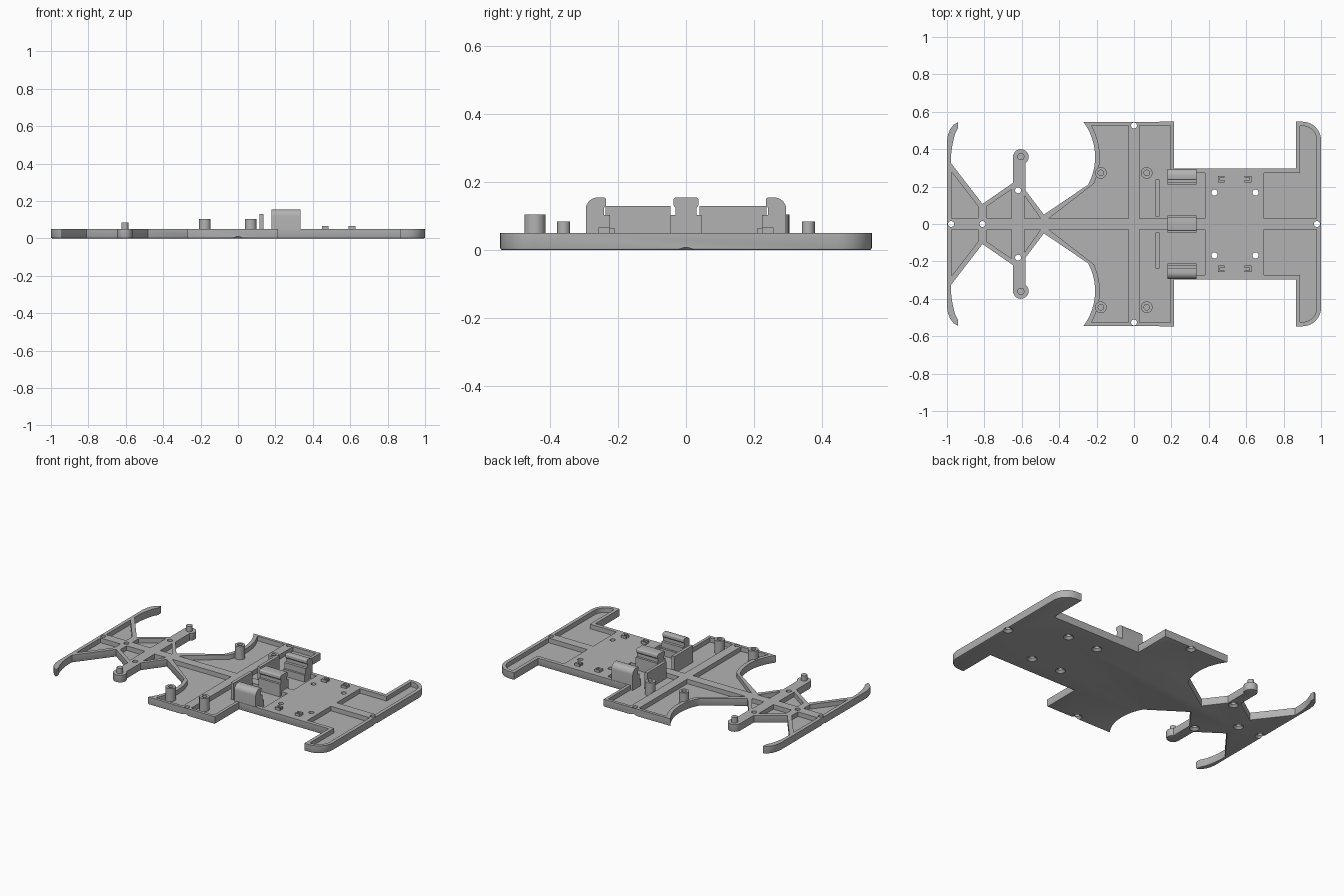
import bpy, bmesh
from math import cos, sin, radians, tau
from mathutils import Matrix, Vector

cube = bpy.data.objects.get("Cube")
if cube:
    bpy.data.objects.remove(cube, do_unlink=True)

TOP, FLOOR = 0.05, 0.02          # plate height and pocket floor
ALONG_X = Matrix(((0, 0, 1, 0), (1, 0, 0, 0), (0, 1, 0, 0), (0, 0, 0, 1)))

grey = bpy.data.materials.new("plain grey")
grey.use_nodes = True
grey.diffuse_color = (0.45, 0.45, 0.45, 1)
grey.node_tree.nodes["Principled BSDF"].inputs["Base Color"].default_value = grey.diffuse_color
parts = []


def arc(cx, cy, r, a0, a1, n=10):
    angles = [radians(a0 + (a1 - a0) * i / n) for i in range(n + 1)]
    return [(cx + r * cos(a), cy + r * sin(a)) for a in angles]


def flip(pts):
    return [(x, -y) for x, y in reversed(pts)]


def prism(bm, pts, z0, z1, matrix=Matrix()):
    verts = [bm.verts.new(matrix @ Vector((x, y, z0))) for x, y in pts]
    face = bm.faces.new(verts)
    new = bmesh.ops.extrude_face_region(bm, geom=[face])["geom"]
    moved = [v for v in new if isinstance(v, bmesh.types.BMVert)]
    bmesh.ops.translate(bm, verts=moved, vec=matrix.to_3x3() @ Vector((0, 0, z1 - z0)))


def lathe(bm, profile, x, y, steps=24):
    verts = [bm.verts.new((x + r, y, z)) for r, z in profile]
    edges = [bm.edges.new(pair) for pair in zip(verts, verts[1:])]
    bmesh.ops.spin(bm, geom=verts + edges, cent=(x, y, 0), axis=(0, 0, 1),
                   angle=tau, steps=steps)
    bmesh.ops.remove_doubles(bm, verts=bm.verts[:], dist=1e-5)


def finish(bm, name):
    bmesh.ops.recalc_face_normals(bm, faces=bm.faces[:])
    mesh = bpy.data.meshes.new(name)
    bm.to_mesh(mesh)
    bm.free()
    mesh.materials.append(grey)
    obj = bpy.data.objects.new(name, mesh)
    bpy.context.scene.collection.objects.link(obj)
    parts.append(obj)
    return obj


def cut(target, cutter):
    mod = target.modifiers.new("cut", "BOOLEAN")
    mod.operation, mod.solver, mod.object = "DIFFERENCE", "EXACT", cutter
    bpy.context.view_layer.objects.active = target
    bpy.ops.object.modifier_apply(modifier=mod.name)
    parts.remove(cutter)
    bpy.data.objects.remove(cutter, do_unlink=True)


# Chassis plate: half outline, mirrored, with a softened lower rim
half = [(-1, 0.44), (-0.995, 0.475), (-0.983, 0.507), (-0.965, 0.53), (-0.94, 0.545),
        (-0.94, 0.515), (-0.957, 0.48), (-0.97, 0.43), (-0.977, 0.38), (-0.978, 0.325),
        (-0.81, 0.107), (-0.647, 0.22)]
half += arc(-0.605, 0.358, 0.042, 180, -53, 16)
half += [(-0.58, 0.18), (-0.482, 0.05)]
half += arc(-0.521, 0.358, 0.313, -28.2, 36.7, 14)
half += [(0.215, 0.547), (0.215, 0.297), (0.865, 0.297), (0.865, 0.547)]
half += arc(0.9, 0.447, 0.1, 90, 0, 10)
bm = bmesh.new()
prism(bm, half + flip(half), 0, TOP)
bmesh.ops.recalc_face_normals(bm, faces=bm.faces[:])
rim = [e for e in bm.edges if all(v.co.z < 0.001 for v in e.verts)]
bmesh.ops.bevel(bm, geom=rim, offset=0.007, segments=2, profile=0.5,
                affect="EDGES", clamp_overlap=False)
plate = finish(bm, "chassis_plate")

# Recessed pockets between the ribs
pockets = [
    [(-0.977, 0.28), (-0.977, 0.03), (-0.833, 0.03), (-0.833, 0.094)],
    [(-0.787, 0.094), (-0.787, 0.03), (-0.655, 0.03), (-0.655, 0.185)],
    [(-0.585, 0.15), (-0.585, 0.03), (-0.5, 0.03)],
    [(-0.03, 0.527), (-0.03, 0.03), (-0.455, 0.03)] + arc(-0.521, 0.358, 0.338, -25, 30, 12),
    [(0.03, 0.527), (0.03, 0.03), (0.38, 0.03), (0.38, 0.272), (0.195, 0.272), (0.195, 0.527)],
    [(0.695, 0.272), (0.695, 0.03), (0.977, 0.03)] + arc(0.9, 0.447, 0.077, 0, 90, 8)
    + [(0.888, 0.524), (0.888, 0.272)],
]
bm = bmesh.new()
for pts in pockets:
    prism(bm, pts, FLOOR, 0.1)
    prism(bm, flip(pts), FLOOR, 0.1)
cut(plate, finish(bm, "pocket_cutter"))

# Screw holes, countersunk from below
holes = [(-0.978, 0), (-0.81, 0), (0.978, 0)]
for x, y in [(-0.62, 0.18), (0, 0.527), (0.43, 0.168), (0.65, 0.168)]:
    holes += [(x, y), (x, -y)]
bm = bmesh.new()
for x, y in holes:
    lathe(bm, [(0, -0.005), (0.036, -0.005), (0.016, 0.014), (0.016, 0.1), (0, 0.1)], x, y, 20)
cut(plate, finish(bm, "hole_cutter"))

# Hollow mounting bosses
bm = bmesh.new()
for x in (-0.177, 0.068):
    for y in (0.273, -0.445):
        lathe(bm, [(0, 0.03), (0.015, 0.03), (0.015, 0.105), (0.031, 0.105),
                   (0.031, 0.01), (0, 0.01)], x, y)
finish(bm, "mounting_bosses")

# Steering pivot pins on the arm ends
bm = bmesh.new()
for y in (0.36, -0.36):
    lathe(bm, [(0, 0.085), (0.019, 0.085), (0.019, 0.04), (0, 0.04)], -0.605, y)
finish(bm, "pivot_pins")

# Thin upright walls
bm = bmesh.new()
for y0, y1 in ((0.04, 0.237), (-0.237, -0.045)):
    prism(bm, [(0.115, y0), (0.135, y0), (0.135, y1), (0.115, y1)], 0.01, 0.13)
finish(bm, "upright_walls")

# Cell holder clips, as cross-sections swept along x
hook = [(0.21, 0.01), (0.21, 0.065), (0.223, 0.065), (0.223, 0.103), (0.241, 0.103),
        (0.241, 0.125), (0.235, 0.132), (0.235, 0.147)]
hook += arc(0.243, 0.147, 0.008, 160, 90, 4) + arc(0.26, 0.12, 0.035, 90, 0, 8) + [(0.295, 0.01)]
centre = [(0.045, 0.01), (0.045, 0.103), (0.031, 0.103), (0.031, 0.125), (0.037, 0.132)]
centre += arc(0.029, 0.147, 0.008, 0, 90, 4)
for name, pts in (("left_clip", hook), ("right_clip", [(-y, z) for y, z in hook]),
                  ("centre_clip", centre + [(-y, z) for y, z in reversed(centre)])):
    bm = bmesh.new()
    prism(bm, pts, 0.18, 0.335, ALONG_X)
    finish(bm, name)

# Small wire guides, open towards each other
guide = [(0, -0.017), (0.036, -0.017), (0.036, -0.004), (0.026, -0.004), (0.026, -0.008),
         (0.011, -0.008), (0.011, 0.008), (0.036, 0.008), (0.036, 0.017), (0, 0.017)]
bm = bmesh.new()
for x, sx in ((0.448, 1), (0.628, -1)):
    for sy in (1, -1):
        prism(bm, [(x + sx * gx, sy * (0.24 + gy)) for gx, gy in guide], 0.04, 0.066)
finish(bm, "wire_guides")

# Smooth curved faces, keep corners sharp
bpy.ops.object.select_all(action="DESELECT")
for obj in parts:
    obj.select_set(True)
bpy.context.view_layer.objects.active = plate
bpy.ops.object.shade_smooth_by_angle(angle=radians(30))
